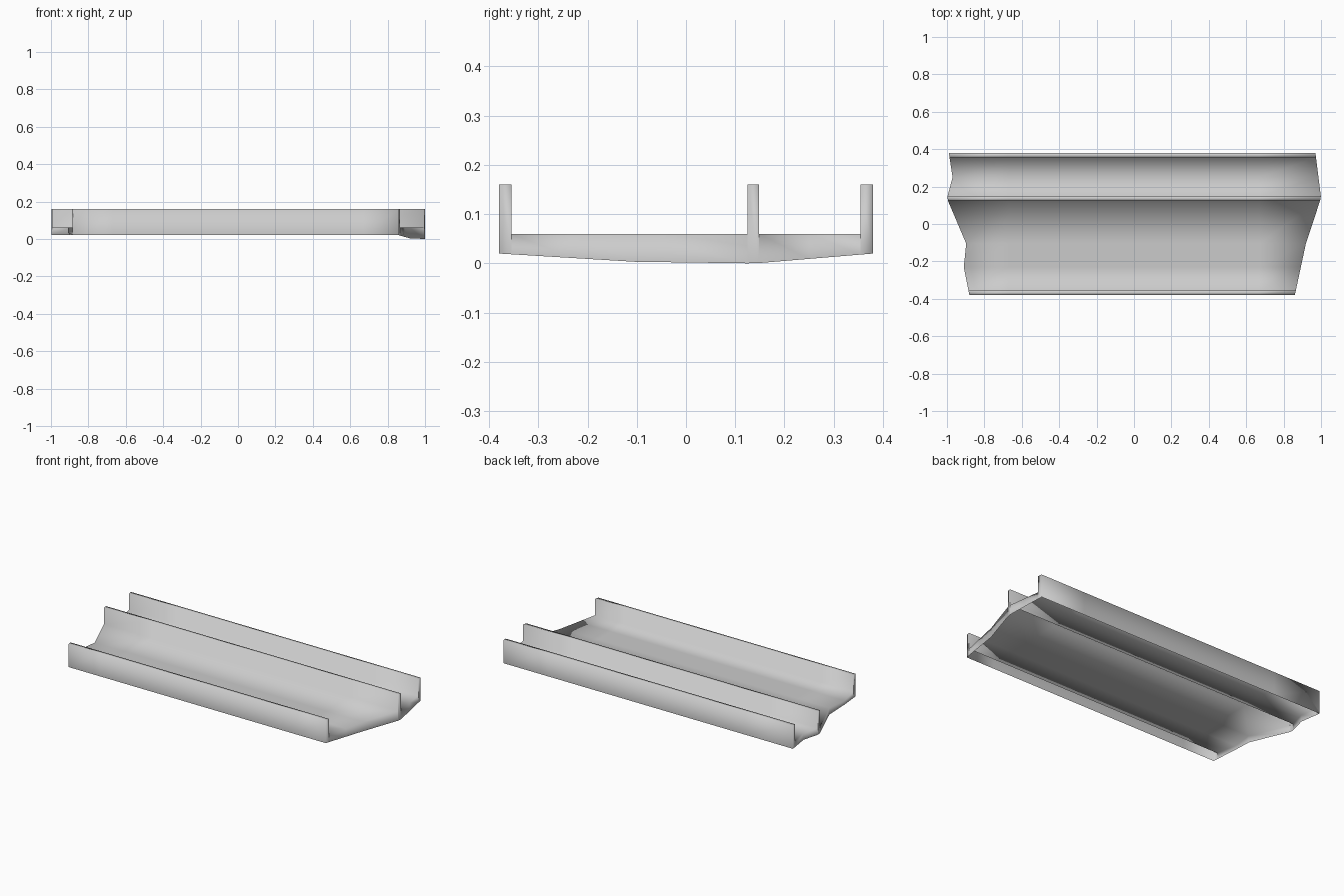
import bpy, bmesh

if "Cube" in bpy.data.objects:
    bpy.data.objects.remove(bpy.data.objects["Cube"])

TOP, FLOOR = 0.16, 0.06

# Ragged end outlines: (y, x at the end, z of the skirt's lower edge)
LEFT = [(-0.38, -0.88, 0.02), (-0.23, -0.91, 0.035), (-0.11, -0.895, 0.02),
        (0.137, -1.0, 0.02), (0.25, -0.97, 0.02), (0.38, -0.99, 0.02)]
RIGHT = [(-0.38, 0.86, 0.02), (-0.10, 0.92, 0.003), (0.14, 1.0, 0.0),
         (0.38, 0.97, 0.02)]

# Cross-section of the open-bottomed shell: three hollow ribs and two floors
PROFILE = [(-0.38, 0.02), (-0.38, TOP), (-0.355, TOP), (-0.355, FLOOR),
           (-0.23, FLOOR), (-0.105, FLOOR),
           (0.125, FLOOR), (0.125, TOP), (0.148, TOP), (0.148, FLOOR),
           (0.25, FLOOR),
           (0.355, FLOOR), (0.355, TOP), (0.38, TOP), (0.38, 0.02)]


def outline(points, y):
    """Interpolated (x, skirt z) of an end outline at y."""
    for (y0, x0, z0), (y1, x1, z1) in zip(points, points[1:]):
        if y <= y1:
            t = (y - y0) / (y1 - y0)
            return x0 + t * (x1 - x0), z0 + t * (z1 - z0)
    return points[-1][1:]


bm = bmesh.new()

# Long shell swept between the two ragged ends
columns = []
for y, z in PROFILE:
    xs = [outline(LEFT, y)[0], -0.67, 0.0, 0.67, outline(RIGHT, y)[0]]
    columns.append([bm.verts.new((x, y, z)) for x in xs])
for a, b in zip(columns, columns[1:]):
    for i in range(len(a) - 1):
        bm.faces.new((a[i], a[i + 1], b[i + 1], b[i]))

# End skirts closing the ribs and hanging below the floors
for end, points in ((0, LEFT), (-1, RIGHT)):
    lower = {-0.38: columns[0][end], 0.38: columns[-1][end]}
    for y, z in PROFILE:
        if y not in lower:
            x, skirt_z = outline(points, y)
            lower[y] = bm.verts.new((x, y, skirt_z))
    for i in range(len(PROFILE) - 1):
        y0, y1 = PROFILE[i][0], PROFILE[i + 1][0]
        if y0 != y1:
            bm.faces.new((columns[i][end], columns[i + 1][end],
                          lower[y1], lower[y0]))

bmesh.ops.recalc_face_normals(bm, faces=bm.faces)
# Make sure the floors face up
bm.normal_update()
floor = [f for f in bm.faces if abs(f.normal.z) > 0.9]
if sum(f.normal.z for f in floor) < 0:
    bmesh.ops.reverse_faces(bm, faces=bm.faces)
for f in bm.faces:
    f.smooth = True

mesh = bpy.data.meshes.new("ribbed_channel_panel")
bm.to_mesh(mesh)
bm.free()
panel = bpy.data.objects.new("ribbed_channel_panel", mesh)
bpy.context.collection.objects.link(panel)
